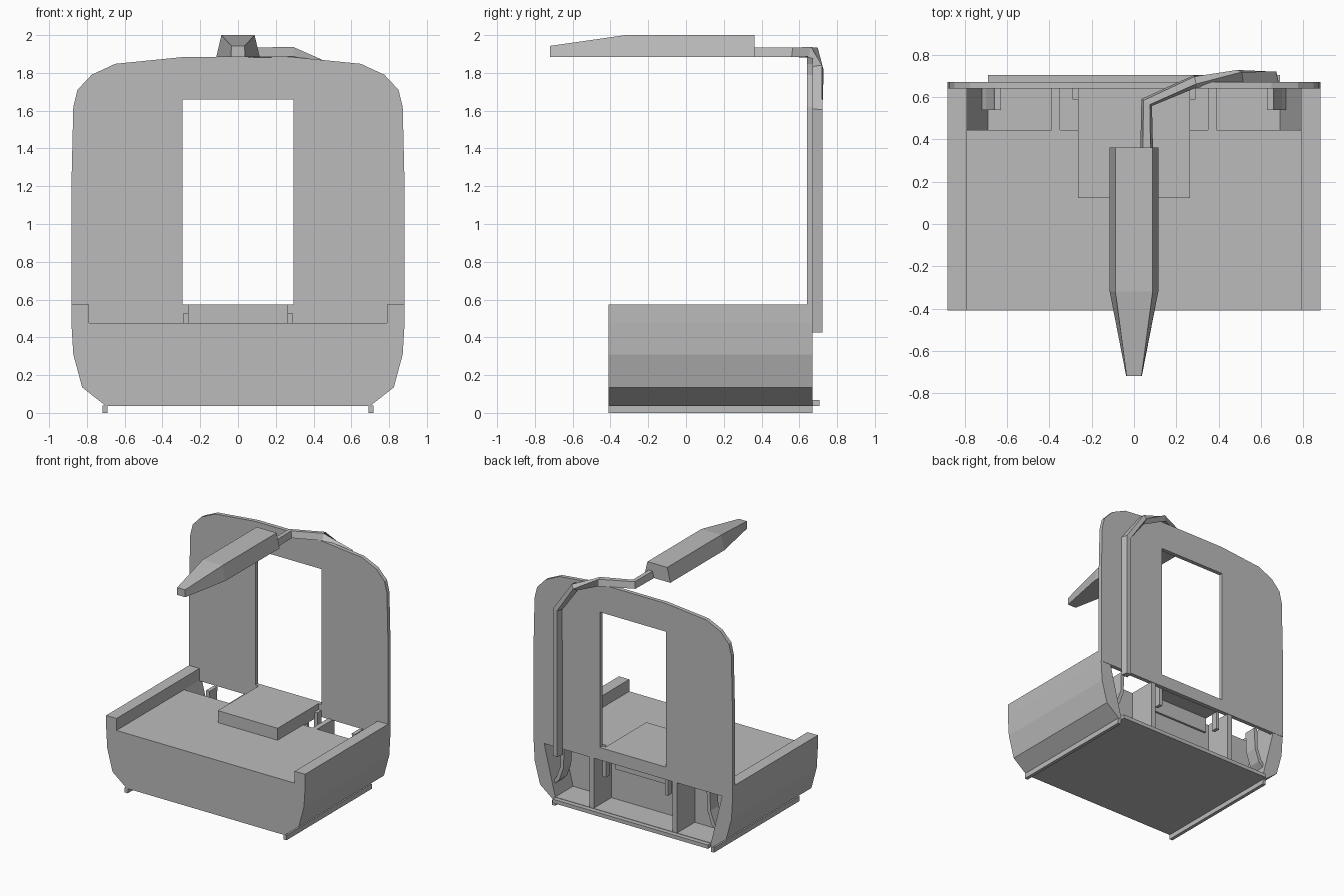
import bpy, bmesh
from mathutils import Vector

if "Cube" in bpy.data.objects:
    bpy.data.objects.remove(bpy.data.objects["Cube"])

grey = bpy.data.materials.new("mid grey")
grey.diffuse_color = (0.5, 0.5, 0.5, 1)
grey.use_nodes = True
grey.node_tree.nodes["Principled BSDF"].inputs["Base Color"].default_value = grey.diffuse_color


def finish(name, bm, mirror=False):
    bmesh.ops.recalc_face_normals(bm, faces=bm.faces)
    if mirror:  # drop the faces lying on the mirror plane
        seam = [f for f in bm.faces if all(abs(v.co.x) < 1e-5 for v in f.verts)]
        bmesh.ops.delete(bm, geom=seam, context='FACES')
    me = bpy.data.meshes.new(name)
    bm.to_mesh(me)
    bm.free()
    me.materials.append(grey)
    ob = bpy.data.objects.new(name, me)
    bpy.context.collection.objects.link(ob)
    if mirror:
        ob.modifiers.new("mirror", 'MIRROR').use_clip = True
    return ob


def loft(name, rings, mirror=False):
    """Skin a list of equal-length closed rings and cap both ends."""
    bm = bmesh.new()
    vs = [[bm.verts.new(p) for p in r] for r in rings]
    n = len(vs[0])
    for a, b in zip(vs, vs[1:]):
        for i in range(n):
            j = (i + 1) % n
            bm.faces.new((a[i], a[j], b[j], b[i]))
    bm.faces.new(vs[0])
    bm.faces.new(vs[-1][::-1])
    return finish(name, bm, mirror)


def slab(name, xz, y0, y1):
    """Extrude a right-half front profile along y and mirror it."""
    return loft(name, [[(x, y, z) for x, z in xz] for y in (y0, y1)], True)


def box(name, x0, x1, y0, y1, z0, z1):
    return slab(name, [(x0, z0), (x1, z0), (x1, z1), (x0, z1)], y0, y1)


# base: solid front part and hollow rear bay sharing one outer curve
outer = [(0, .037), (.70, .037), (.825, .135), (.872, .31), (.882, .475),
         (.882, .573), (.79, .573), (.79, .477)]
slab("base_body", outer + [(0, .477)], -.41, .445)
slab("rear_bay", outer + [(.69, .07), (0, .07)], .445, .67)
box("skid", .69, .717, -.41, .67, 0, .04)
slab("rear_lip", [(0, .037), (.69, .037), (.69, .067), (0, .067)], .67, .706)

# fittings inside the rear bay
box("bay_divider", .35, .39, .44, .668, .065, .477)
slab("curved_bracket", [(.63, .47), (.64, .30), (.675, .20), (.735, .14),
                        (.74, .16), (.70, .22), (.665, .31), (.66, .47)], .54, .64)
box("centre_post", .262, .29, .59, .641, .33, .525)
box("recessed_plate", 0, .265, .50, .52, .35, .48)

# raised block on the deck
box("centre_block", 0, .265, .123, .642, .47, .573)

# upright back panel with a window
slab("back_panel", [(0, 1.884), (.29, 1.884), (.65, 1.848), (.775, 1.79), (.85, 1.71),
                    (.872, 1.62), (.882, 1.2), (.882, .473), (0, .473), (0, .573),
                    (.293, .573), (.293, 1.658), (0, 1.658)], .64, .672)

# bent rod climbing the back and reaching over the top: (base point, up direction)
path = [((.655, .67, .425), (0, 1, 0)), ((.655, .67, 1.60), (0, 1, 0)),
        ((.50, .675, 1.81), (0, 1, .35)), ((.29, .675, 1.883), (0, .1, 1)),
        ((.06, .575, 1.883), (0, 0, 1)), ((.06, .35, 1.883), (0, 0, 1))]
pts = [Vector(p) for p, _ in path]
rings = []
for i, (p, up) in enumerate(path):
    t = Vector()
    if i:
        t += (pts[i] - pts[i - 1]).normalized()
    if i < len(pts) - 1:
        t += (pts[i + 1] - pts[i]).normalized()
    up = Vector(up).normalized()
    side = t.cross(up).normalized()
    rings.append([pts[i] + side * w + up * h
                  for w, h in ((-.03, 0), (.03, 0), (.018, .052), (-.018, .052))])
loft("bent_rod", rings)

# tapered head hanging over the deck: (y, bottom half width, top half width, top z)
loft("tapered_head", [[(-b, y, 1.884), (b, y, 1.884), (t, y, z), (-t, y, z)]
                      for y, b, t, z in ((.363, .115, .088, 2.0), (-.32, .115, .088, 2.0),
                                         (-.72, .037, .035, 1.943))])
